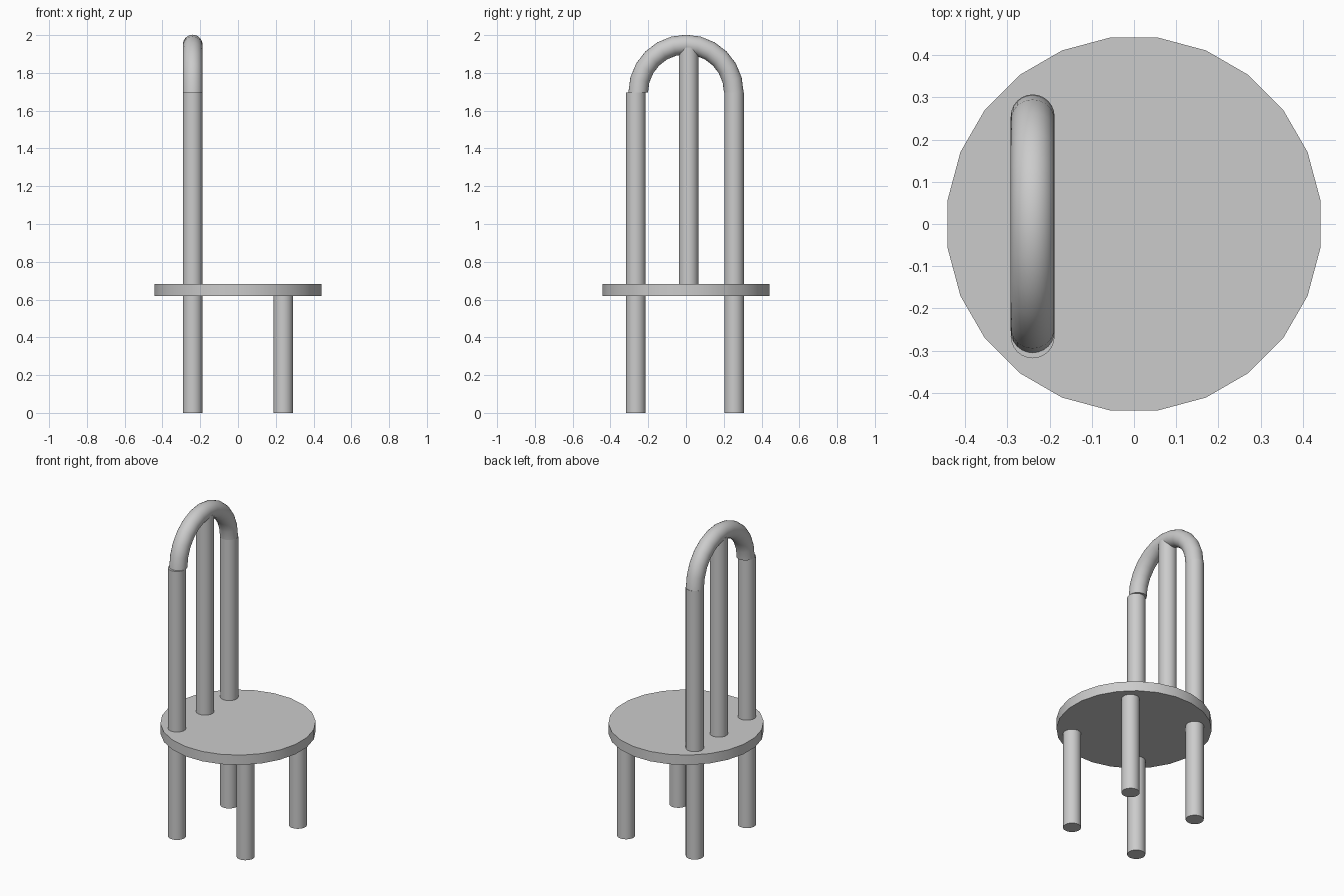
import bpy
import bmesh
from math import cos, sin, pi, radians
from mathutils import Matrix

if "Cube" in bpy.data.objects:
    bpy.data.objects.remove(bpy.data.objects["Cube"], do_unlink=True)

grey = bpy.data.materials.new("plain grey")
grey.use_nodes = True
colour = (0.6, 0.6, 0.6, 1)
grey.diffuse_color = colour
grey.node_tree.nodes["Principled BSDF"].inputs["Base Color"].default_value = colour

TUBE = 0.052
LEG_X = 0.24
SEAT_BOTTOM, SEAT_TOP = 0.62, 0.682
ARCH_Z, ARCH_RADIUS = 1.697, 0.253


def finish(name, bm):
    """Turn a bmesh into a smooth-shaded grey object."""
    bmesh.ops.recalc_face_normals(bm, faces=bm.faces)
    mesh = bpy.data.meshes.new(name)
    bm.to_mesh(mesh)
    bm.free()
    mesh.materials.append(grey)
    obj = bpy.data.objects.new(name, mesh)
    bpy.context.collection.objects.link(obj)
    bpy.ops.object.select_all(action="DESELECT")
    obj.select_set(True)
    bpy.context.view_layer.objects.active = obj
    bpy.ops.object.shade_smooth_by_angle(angle=radians(40))
    return obj


def cylinder(name, x, y, bottom, top, radius, sides=24, turn=0.0):
    bm = bmesh.new()
    place = Matrix.Translation((x, y, (bottom + top) / 2)) @ Matrix.Rotation(turn, 4, "Z")
    bmesh.ops.create_cone(bm, cap_ends=True, segments=sides, radius1=radius,
                          radius2=radius, depth=top - bottom, matrix=place)
    return finish(name, bm)


# Round seat
cylinder("seat", 0, 0, SEAT_BOTTOM, SEAT_TOP, 0.445, turn=radians(7.5))

# Four legs, and the two outer back posts standing above the rear pair
for side, y in (("right", -0.266), ("left", 0.255)):
    cylinder("front_leg_" + side, LEG_X, y, 0, SEAT_BOTTOM, TUBE)
    cylinder("back_leg_" + side, -LEG_X, y, 0, SEAT_BOTTOM, TUBE)
    cylinder("back_post_" + side, -LEG_X, y, SEAT_TOP, ARCH_Z, TUBE)

# Middle back post, reaching into the arch
cylinder("back_post_middle", -LEG_X, 0.014, SEAT_TOP, 1.935, TUBE)

# Half-ring arch joining the outer posts
bm = bmesh.new()
steps, sides = 12, 24
rings = []
for i in range(steps + 1):
    a = pi * i / steps
    ring = []
    for j in range(sides):
        b = 2 * pi * j / sides
        r = ARCH_RADIUS + TUBE * cos(b)
        ring.append(bm.verts.new((-LEG_X + TUBE * sin(b), r * cos(a), ARCH_Z + r * sin(a))))
    rings.append(ring)
for low, high in zip(rings, rings[1:]):
    for j in range(sides):
        k = (j + 1) % sides
        bm.faces.new((low[j], low[k], high[k], high[j]))
bm.faces.new(rings[0])
bm.faces.new(rings[-1])
finish("back_arch", bm)
